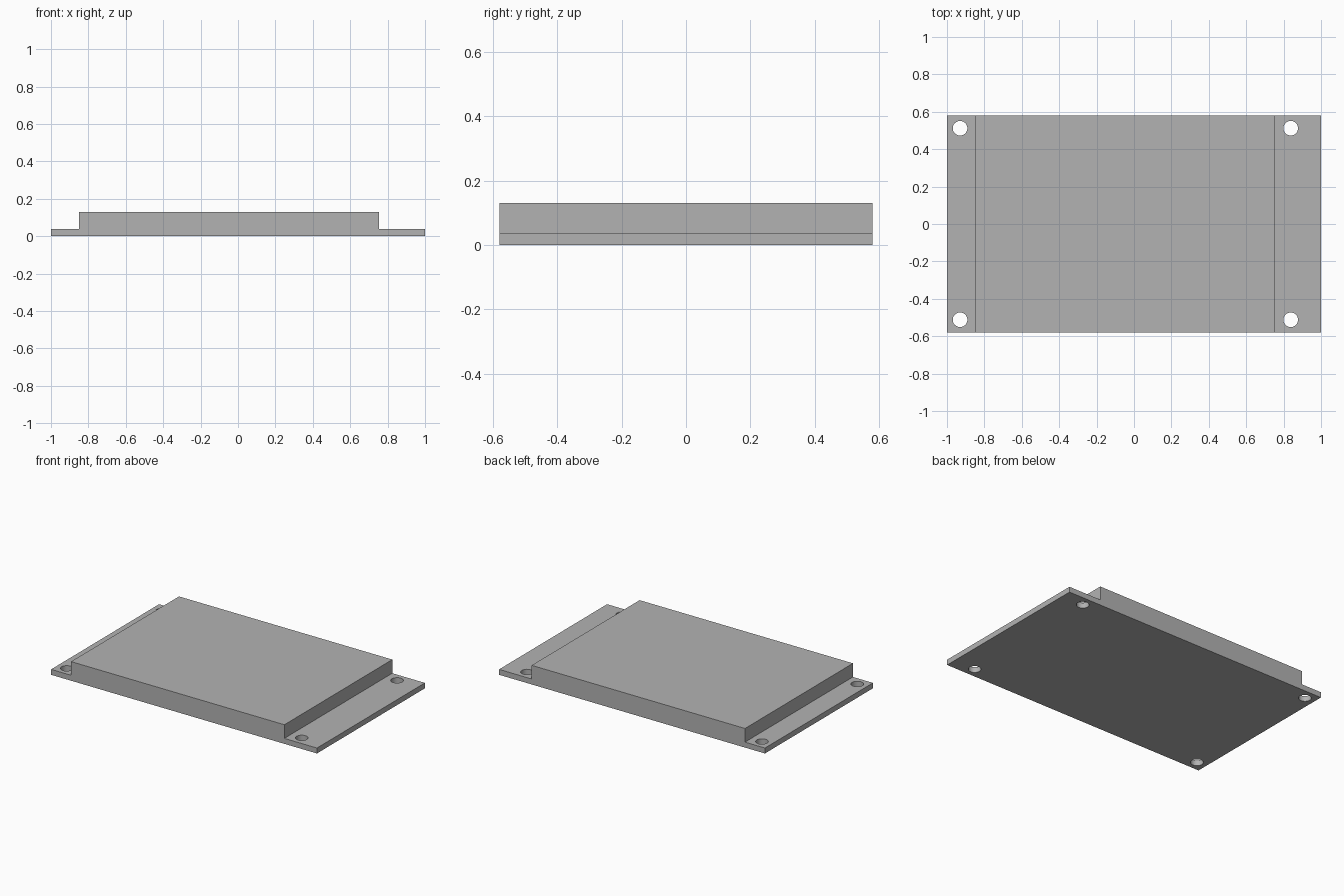
import bpy
import bmesh

cube = bpy.data.objects.get("Cube")
if cube:
    bpy.data.objects.remove(cube, do_unlink=True)

HALF_DEPTH = 0.58
FLANGE_TOP = 0.037
BLOCK_TOP = 0.13
BLOCK_LEFT, BLOCK_RIGHT = -0.85, 0.755
HOLE_XS = (-0.93, 0.838)
HOLE_Y = 0.512
HOLE_RADIUS = 0.039

grey = bpy.data.materials.new("Plain grey")
grey.use_nodes = True
colour = (0.45, 0.45, 0.45, 1)
grey.diffuse_color = colour
grey.node_tree.nodes["Principled BSDF"].inputs["Base Color"].default_value = colour


def make_object(name, bm):
    bmesh.ops.recalc_face_normals(bm, faces=bm.faces)
    mesh = bpy.data.meshes.new(name)
    bm.to_mesh(mesh)
    bm.free()
    mesh.materials.append(grey)
    obj = bpy.data.objects.new(name, mesh)
    bpy.context.collection.objects.link(obj)
    return obj


# Stepped body: one profile swept from front to back
profile = [(-1, 0), (1, 0), (1, FLANGE_TOP), (BLOCK_RIGHT, FLANGE_TOP),
           (BLOCK_RIGHT, BLOCK_TOP), (BLOCK_LEFT, BLOCK_TOP),
           (BLOCK_LEFT, FLANGE_TOP), (-1, FLANGE_TOP)]
bm = bmesh.new()
face = bm.faces.new([bm.verts.new((x, -HALF_DEPTH, z)) for x, z in profile])
swept = bmesh.ops.extrude_face_region(bm, geom=[face])["geom"]
bmesh.ops.translate(bm, vec=(0, 2 * HALF_DEPTH, 0),
                    verts=[v for v in swept if isinstance(v, bmesh.types.BMVert)])
body = make_object("mounting_body", bm)

# Cutter for the four corner screw holes
bm = bmesh.new()
for x in HOLE_XS:
    for y in (-HOLE_Y, HOLE_Y):
        hole = bmesh.ops.create_cone(bm, cap_ends=True, segments=48, depth=0.2,
                                     radius1=HOLE_RADIUS, radius2=HOLE_RADIUS)
        bmesh.ops.translate(bm, vec=(x, y, 0), verts=hole["verts"])
cutter = make_object("screw_hole_cutter", bm)
cutter.hide_render = True

# Cut the holes, then discard the cutter
cut = body.modifiers.new("Screw holes", "BOOLEAN")
cut.operation = "DIFFERENCE"
cut.solver = "EXACT"
cut.object = cutter
bpy.ops.object.select_all(action="DESELECT")
bpy.context.view_layer.objects.active = body
body.select_set(True)
bpy.ops.object.modifier_apply(modifier=cut.name)
bpy.data.objects.remove(cutter, do_unlink=True)
bpy.ops.object.shade_smooth_by_angle()
